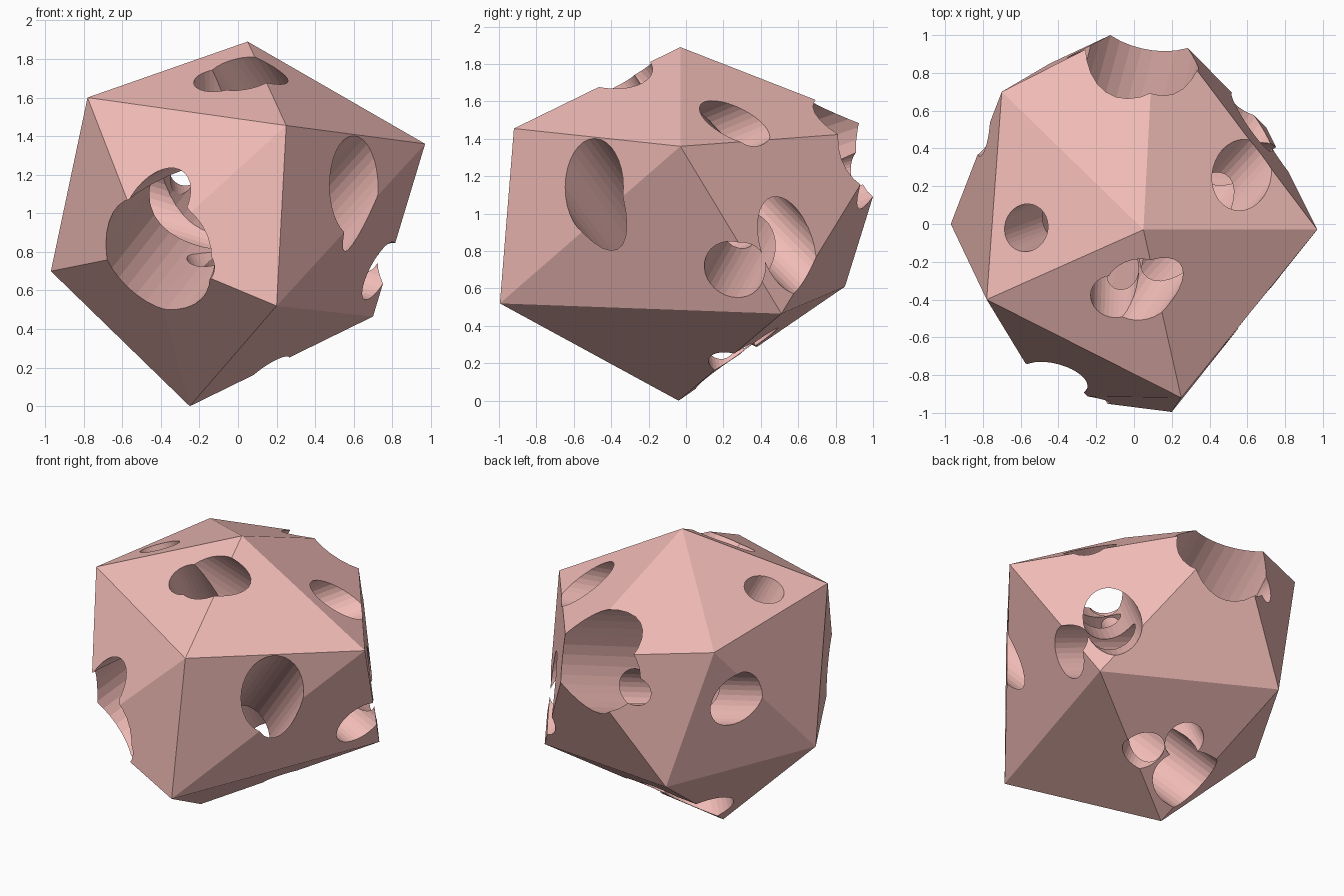
import bpy, bmesh
from mathutils import Vector

if "Cube" in bpy.data.objects:
    bpy.data.objects.remove(bpy.data.objects["Cube"])

mat = bpy.data.materials.new("salmon")
mat.diffuse_color = (0.88, 0.50, 0.47, 1)
mat.use_nodes = True
mat.node_tree.nodes["Principled BSDF"].inputs["Base Color"].default_value = mat.diffuse_color

# irregular icosahedron: top, upper ring, lower ring, bottom
points = [(.05, -.03, 1.89),
          (.97, -.03, 1.36), (.25, -.92, 1.455), (-.78, -.40, 1.60), (-.70, .70, 1.53), (.11, 1.11, 1.445),
          (.70, .51, .465), (.20, -.995, .52), (-.47, -.91, .80), (-.97, 0, .70), (-.445, .85, .61),
          (-.25, -.04, 0)]
bm = bmesh.new()
for p in points:
    bm.verts.new(p)
bmesh.ops.convex_hull(bm, input=bm.verts[:])
bmesh.ops.recalc_face_normals(bm, faces=bm.faces[:])
mesh = bpy.data.meshes.new("faceted_rock")
bm.to_mesh(mesh)
bm.free()
rock = bpy.data.objects.new("faceted_rock", mesh)
bpy.context.collection.objects.link(rock)
mesh.materials.append(mat)

# round tunnels: entry, exit, radius
tunnels = [((.02, .85, 1.335), (-.455, -.90, .735), .32),
           ((-.43, -.83, 1.03), (.57, .26, 1.486), .165),
           ((.60, -.49, 1.14), (-.27, .217, .18), .20),
           ((.77, .25, .69), (-.745, .514, 1.16), .165),
           ((.624, .54, .83), (.03, -.345, 1.722), .175),
           ((-.105, -.385, 1.69), (-.077, .389, .316), .125),
           ((-.57, -.02, 1.646), (.139, .242, .229), .123),
           ((-.263, .925, 1.24), (-.215, -.95, .72), .093)]


def drill(a, b, r):
    a, b = Vector(a), Vector(b)
    d = b - a
    bpy.ops.mesh.primitive_cylinder_add(vertices=32, radius=r, depth=d.length + 1.6, location=(a + b) / 2,
                                        rotation=d.to_track_quat('Z', 'Y').to_euler())
    cutter = bpy.context.object
    cutter.name = "tunnel_cutter"
    cutter.hide_render = True
    cutter.data.materials.append(mat)
    mod = rock.modifiers.new("tunnel", 'BOOLEAN')
    mod.operation, mod.solver, mod.object = 'DIFFERENCE', 'EXACT', cutter
    bpy.ops.object.select_all(action='DESELECT')
    bpy.context.view_layer.objects.active = rock
    rock.select_set(True)
    bpy.ops.object.modifier_apply(modifier=mod.name)
    bpy.data.objects.remove(cutter)


for t in tunnels:
    drill(*t)
